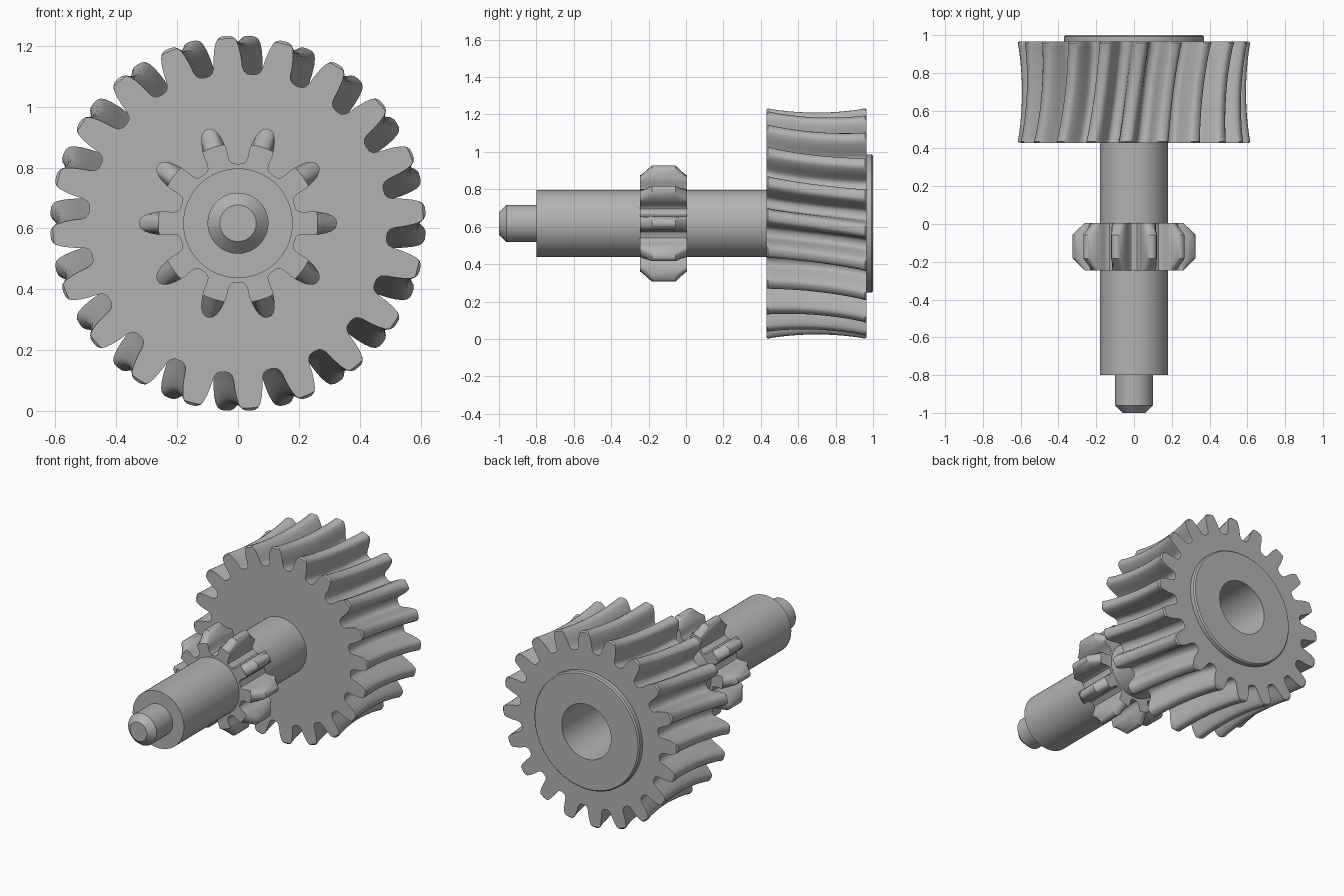
import bpy, bmesh, math

cube = bpy.data.objects.get("Cube")
if cube:
    bpy.data.objects.remove(cube, do_unlink=True)

AXIS_Z = 0.617  # height of the shared shaft axis

steel = bpy.data.materials.new("grey_steel")
steel.use_nodes = True
grey = (0.45, 0.45, 0.45, 1)
steel.diffuse_color = grey
steel.node_tree.nodes["Principled BSDF"].inputs["Base Color"].default_value = grey


def loft(name, rings, smooth=35):
    """Skin a list of (y, [(radius, degrees), ...]) rings and cap both ends."""
    bm = bmesh.new()
    rows = []
    for y, points in rings:
        row = []
        for r, deg in points:
            a = math.radians(deg)
            row.append(bm.verts.new((r * math.cos(a), y, AXIS_Z + r * math.sin(a))))
        rows.append(row)
    for low, high in zip(rows, rows[1:]):
        for i in range(len(low)):
            j = (i + 1) % len(low)
            bm.faces.new((low[i], low[j], high[j], high[i]))
    bm.faces.new(rows[0])
    bm.faces.new(rows[-1])
    bmesh.ops.recalc_face_normals(bm, faces=bm.faces)
    mesh = bpy.data.meshes.new(name)
    bm.to_mesh(mesh)
    bm.free()
    mesh.materials.append(steel)
    obj = bpy.data.objects.new(name, mesh)
    bpy.context.collection.objects.link(obj)
    bpy.ops.object.select_all(action="DESELECT")
    obj.select_set(True)
    bpy.context.view_layer.objects.active = obj
    bpy.ops.object.shade_smooth_by_angle(angle=math.radians(smooth))
    return obj


def circle(r, count=64):
    return [(r, 360 * i / count) for i in range(count)]


def teeth(count, half, phase=0, limit=9, offset=0):
    """Repeat a mirrored half tooth, given from root to tip, around the axis."""
    tooth = [(r, -a) for a, r in half] + [(r, a) for a, r in half[-2:0:-1]]
    return [(min(r + offset, limit), phase + a + 360 * k / count)
            for k in range(count) for r, a in tooth]


# Stepped shaft with a chamfered journal
loft("shaft", [(-1, circle(0.06)), (-0.96, circle(0.1)), (-0.8, circle(0.1)),
               (-0.8, circle(0.18)), (0.44, circle(0.18))])

# Small spur pinion with bevelled tooth ends
spur = [(18, 0.195), (13, 0.197), (10.8, 0.205), (9.6, 0.22), (9.2, 0.245), (8.4, 0.262),
        (6.6, 0.29), (5, 0.307), (3.2, 0.319), (1.5, 0.324), (0, 0.325)]
bevelled = teeth(10, spur, limit=0.262)
full = teeth(10, spur)
loft("pinion", [(-0.245, bevelled), (-0.183, full), (-0.057, full), (0.005, bevelled)], 30)

# Large throated gear with helical teeth, rear boss and bore
worm = [(9, 0.49), (7.2, 0.492), (6, 0.5), (5.3, 0.515), (4.8, 0.545), (4.1, 0.575),
        (3.3, 0.598), (2.5, 0.61), (1.4, 0.616), (0, 0.617)]
FRONT, BACK, STEPS = 0.43, 0.965, 16
rings = []
for i in range(STEPS + 1):
    t = i / STEPS
    sag = -0.024 * (1 - (2 * t - 1) ** 2)
    phase = 93.7 - 7.4 * t
    y = FRONT + (BACK - FRONT) * t
    if i == 0:
        rings.append((y, teeth(20, worm, phase, 0.608)))
        y += 0.008
    if i == STEPS:
        y -= 0.008
    rings.append((y, teeth(20, worm, phase, offset=sag)))
    if i == STEPS:
        rings.append((BACK, teeth(20, worm, phase, 0.608)))


def matching_circle(r):
    return [(r, a) for _, a in rings[-1][1]]


boss = [(BACK, 0.37), (0.992, 0.37), (1, 0.362), (1, 0.173), (0.45, 0.173)]
boss_rings = [(y, matching_circle(r)) for y, r in boss]
loft("helical_gear", rings + boss_rings)
